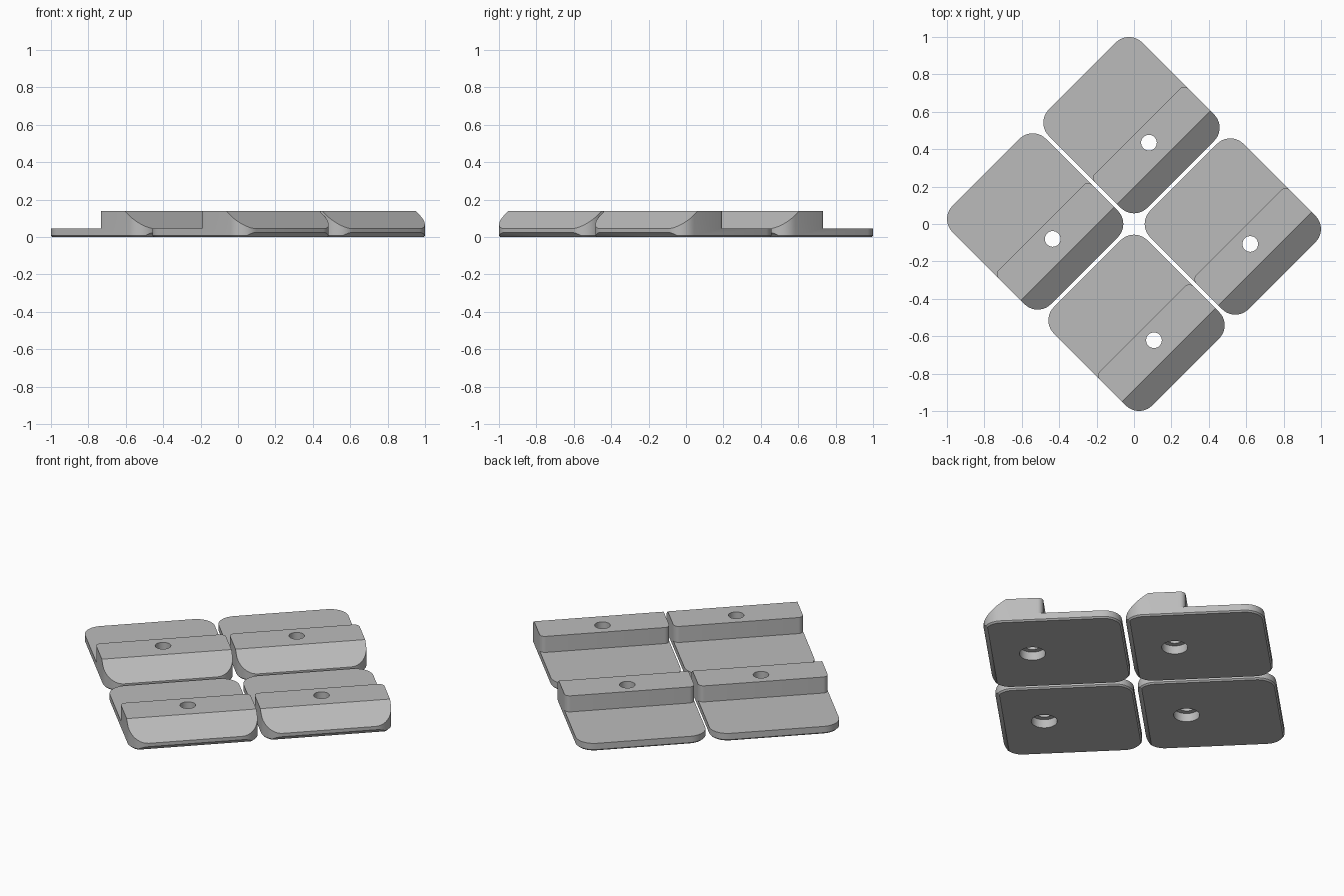
import bpy, bmesh, math
from mathutils import Vector

if "Cube" in bpy.data.objects:
    bpy.data.objects.remove(bpy.data.objects["Cube"])

W, D, R = 0.706, 0.744, 0.10        # tile width, depth, corner radius
H, BASE = 0.14, 0.045               # bar height, plate height
FRONT = -D / 2                      # sloped side is local -y
BACK = -0.045                       # back face of the raised bar
HOLE_Y = -0.132

grey = bpy.data.materials.new("grey")
grey.diffuse_color = (0.5, 0.5, 0.5, 1)
grey.use_nodes = True
grey.node_tree.nodes["Principled BSDF"].inputs["Base Color"].default_value = grey.diffuse_color


def arc(cx, cy, r, a0, a1, n=10):
    return [(cx + r * math.cos(math.radians(a0 + (a1 - a0) * i / n)),
             cy + r * math.sin(math.radians(a0 + (a1 - a0) * i / n))) for i in range(n + 1)]


def rounded_rect(w, d, r):
    a, b = w / 2 - r, d / 2 - r
    return (arc(a, b, r, 0, 90) + arc(-a, b, r, 90, 180)
            + arc(-a, -b, r, 180, 270) + arc(a, -b, r, 270, 360))


def loft(layers):
    """Closed solid through matching outlines, given as (outline, z)."""
    bm = bmesh.new()
    rings = [[bm.verts.new((x, y, z)) for x, y in pts] for pts, z in layers]
    n = len(rings[0])
    for lo, hi in zip(rings, rings[1:]):
        for i in range(n):
            j = (i + 1) % n
            bm.faces.new((lo[i], lo[j], hi[j], hi[i]))
    bm.faces.new(rings[0][::-1])
    bm.faces.new(rings[-1])
    bmesh.ops.recalc_face_normals(bm, faces=bm.faces[:])
    return bm


def slice_off(bm, point, normal):
    """Cut away everything beyond a plane and cap the cut."""
    res = bmesh.ops.bisect_plane(bm, geom=bm.verts[:] + bm.edges[:] + bm.faces[:], dist=1e-6,
                                 plane_co=point, plane_no=normal, clear_outer=True)
    edges = [e for e in res["geom_cut"] if isinstance(e, bmesh.types.BMEdge)]
    bmesh.ops.holes_fill(bm, edges=edges, sides=0)
    bmesh.ops.recalc_face_normals(bm, faces=bm.faces[:])


def make_object(name, bm):
    mesh = bpy.data.meshes.new(name)
    bm.to_mesh(mesh)
    bm.free()
    mesh.materials.append(grey)
    obj = bpy.data.objects.new(name, mesh)
    bpy.context.collection.objects.link(obj)
    return obj


# Full-height block with a fine chamfer around the bottom edge
c = 0.008
bm = loft([(rounded_rect(W - 2 * c, D - 2 * c, R - c), 0),
           (rounded_rect(W, D, R), c),
           (rounded_rect(W, D, R), H)])
# Long slope on the front of the bar, and a short undercut below it
run, rise = 0.128, H - BASE
slice_off(bm, Vector((0, FRONT, BASE)), Vector((0, -rise, run)).normalized())
slice_off(bm, Vector((0, FRONT, 0.025)), Vector((0, -1, -1)).normalized())
tile = make_object("tile", bm)

# Cutter that leaves the thin plate behind the bar, rounding the bar's back corners
rc, e = 0.03, W / 2 + 0.1
step = ([(e, BACK - rc)] + arc(W / 2 - rc, BACK - rc, rc, 0, 90, 6)
        + arc(-W / 2 + rc, BACK - rc, rc, 90, 180, 6)
        + [(-e, BACK - rc), (-e, 0.6), (e, 0.6)])
cutters = [make_object("step_cutter", loft([(step, BASE), (step, 0.3)]))]

# Through hole and wider counterbore from below
for name, r, z0, z1 in (("hole_cutter", 0.042, -0.1, 0.3), ("counterbore_cutter", 0.07, -0.1, 0.05)):
    circle = arc(0, HOLE_Y, r, 0, 360, 32)[:-1]
    cutters.append(make_object(name, loft([(circle, z0), (circle, z1)])))

for cutter in cutters:
    cutter.hide_render = True
    mod = tile.modifiers.new(cutter.name, 'BOOLEAN')
    mod.operation, mod.solver, mod.object = 'DIFFERENCE', 'EXACT', cutter

# Bake the cuts, then drop the cutters
dg = bpy.context.evaluated_depsgraph_get()
mesh = bpy.data.meshes.new_from_object(tile.evaluated_get(dg))
mesh.materials.clear()
mesh.materials.append(grey)
for p in mesh.polygons:
    p.material_index = 0
tile.modifiers.clear()
tile.data = mesh
for cutter in cutters:
    bpy.data.objects.remove(cutter)

bpy.ops.object.select_all(action='DESELECT')
tile.select_set(True)
bpy.context.view_layer.objects.active = tile
bpy.ops.object.shade_smooth_by_angle(angle=math.radians(25))

# Four tiles in a two by two grid, turned 45 degrees
s = math.sqrt(0.5)
spots = [(u, v) for u in (-0.364, 0.364) for v in (-0.383, 0.383)]
for i, (u, v) in enumerate(spots):
    obj = tile if i == 0 else tile.copy()
    if i:
        bpy.context.collection.objects.link(obj)
    obj.name = f"tile_{i + 1}"
    obj.location = ((u - v) * s, (u + v) * s, 0)
    obj.rotation_euler = (0, 0, math.radians(45))
